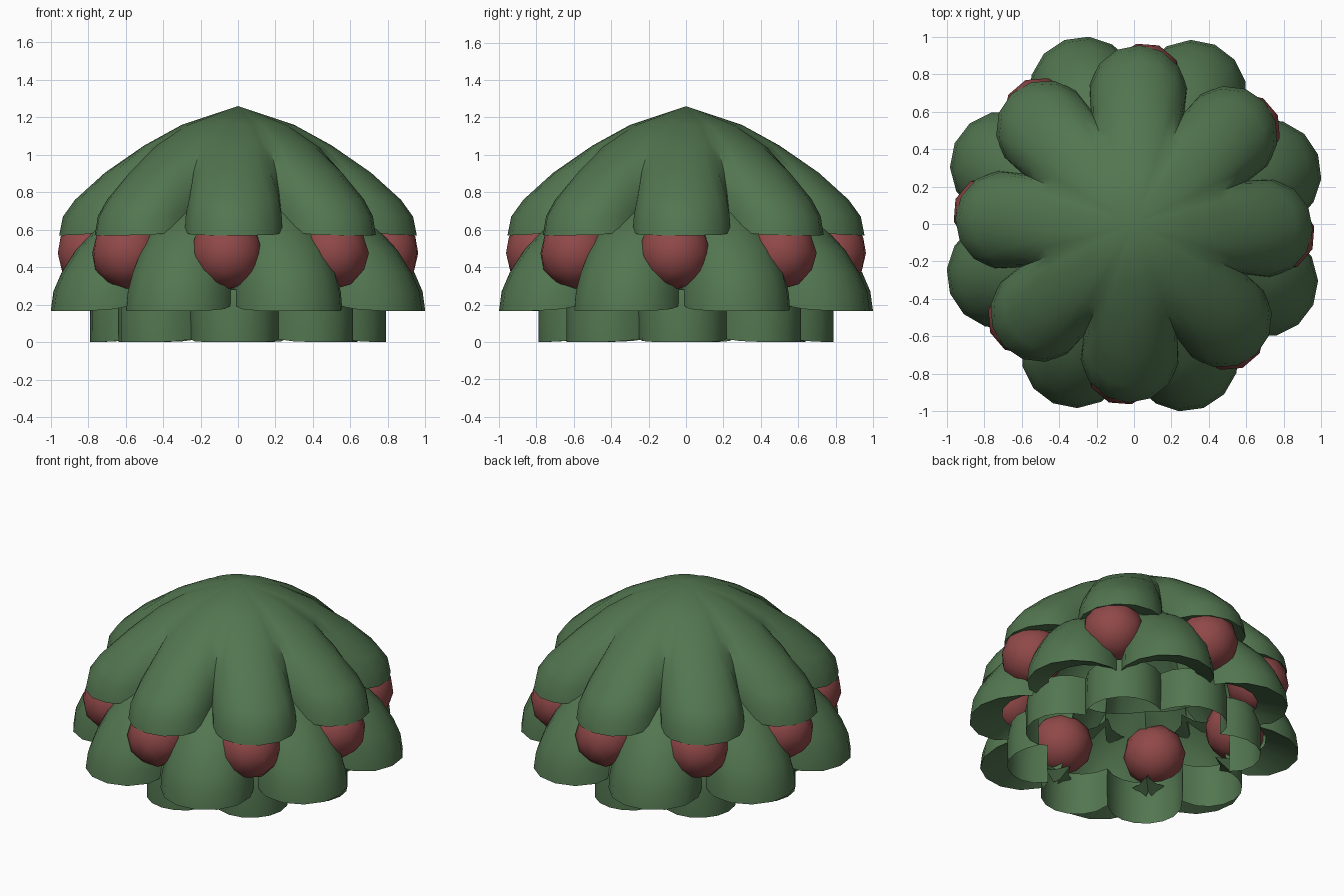
import bpy, bmesh, math

if "Cube" in bpy.data.objects:
    bpy.data.objects.remove(bpy.data.objects["Cube"])

LOBES, SEG = 8, 8
STEP = 2 * math.pi / LOBES
TWIST = math.radians(-1.8)


def material(name, rgb):
    m = bpy.data.materials.new(name)
    m.diffuse_color = (*rgb, 1)
    m.use_nodes = True
    m.node_tree.nodes["Principled BSDF"].inputs["Base Color"].default_value = m.diffuse_color
    return m


green = material("leaf_green", (0.085, 0.18, 0.08))
red = material("berry_red", (0.28, 0.065, 0.065))


def finish(name, bm, mat, angle):
    me = bpy.data.meshes.new(name)
    bm.to_mesh(me)
    bm.free()
    ob = bpy.data.objects.new(name, me)
    bpy.context.collection.objects.link(ob)
    me.materials.append(mat)
    bpy.ops.object.select_all(action='DESELECT')
    ob.select_set(True)
    bpy.context.view_layer.objects.active = ob
    bpy.ops.object.shade_smooth_by_angle(angle=math.radians(angle))
    return ob


def lobed_ring(bm, tip, z, valley, zv, offset):
    # closed ring of circular arcs through each lobe tip and the valleys beside it
    a = STEP / 2
    vx, vy = valley * math.cos(a), valley * math.sin(a)
    d = tip - vx
    q = (d * d + vy * vy) / (2 * d)
    c = tip - q
    phi = math.atan2(vy, vx - c)
    ring = []
    for k in range(LOBES):
        t = k * STEP + offset
        for i in range(SEG):
            s = 2 * i / SEG - 1
            x, y = c + q * math.cos(phi * s), q * math.sin(phi * s)
            ring.append(bm.verts.new((x * math.cos(t) - y * math.sin(t),
                                      x * math.sin(t) + y * math.cos(t),
                                      z + (zv - z) * s ** 4)))
    return ring


def leaf_tier(name, profile, offset):
    bm = bmesh.new()
    rings = [lobed_ring(bm, *p, offset) for p in profile]
    n = LOBES * SEG
    for up, low in zip(rings, rings[1:]):
        for i in range(n):
            j = (i + 1) % n
            bm.faces.new((up[i], low[i], low[j], up[j]))
    bmesh.ops.remove_doubles(bm, verts=bm.verts, dist=0.003)
    return finish(name, bm, green, 42)


# profiles: lobe tip radius, tip height, valley radius, valley height
leaf_tier("top_leaves", [
    (0.001, 1.26, 0.001, 1.26), (0.30, 1.16, 0.30, 1.155),
    (0.50, 1.05, 0.49, 1.03), (0.71, 0.905, 0.57, 0.92),
    (0.87, 0.76, 0.62, 0.80), (0.935, 0.67, 0.65, 0.70),
    (0.955, 0.57, 0.665, 0.61), (0.80, 0.60, 0.60, 0.63)], TWIST)

leaf_tier("middle_leaves", [
    (0.65, 0.70, 0.58, 0.68), (0.80, 0.60, 0.62, 0.58),
    (0.91, 0.49, 0.66, 0.46), (0.99, 0.37, 0.70, 0.34),
    (1.035, 0.27, 0.73, 0.26), (1.05, 0.165, 0.74, 0.20),
    (0.84, 0.24, 0.64, 0.25)], TWIST + STEP / 2)

leaf_tier("bottom_leaves", [
    (0.77, 0.28, 0.61, 0.28), (0.79, 0.18, 0.615, 0.18),
    (0.79, 0.0, 0.61, 0.015)], TWIST)

# berries tucked between the two upper leaf tiers
for k in range(LOBES):
    t = k * STEP + math.radians(-4.4)
    bm = bmesh.new()
    bmesh.ops.create_icosphere(bm, subdivisions=2, radius=0.195)
    ob = finish(f"berry_{k + 1}", bm, red, 60)
    ob.location = (0.775 * math.cos(t), 0.775 * math.sin(t), 0.475)
    ob.rotation_euler.z = t
